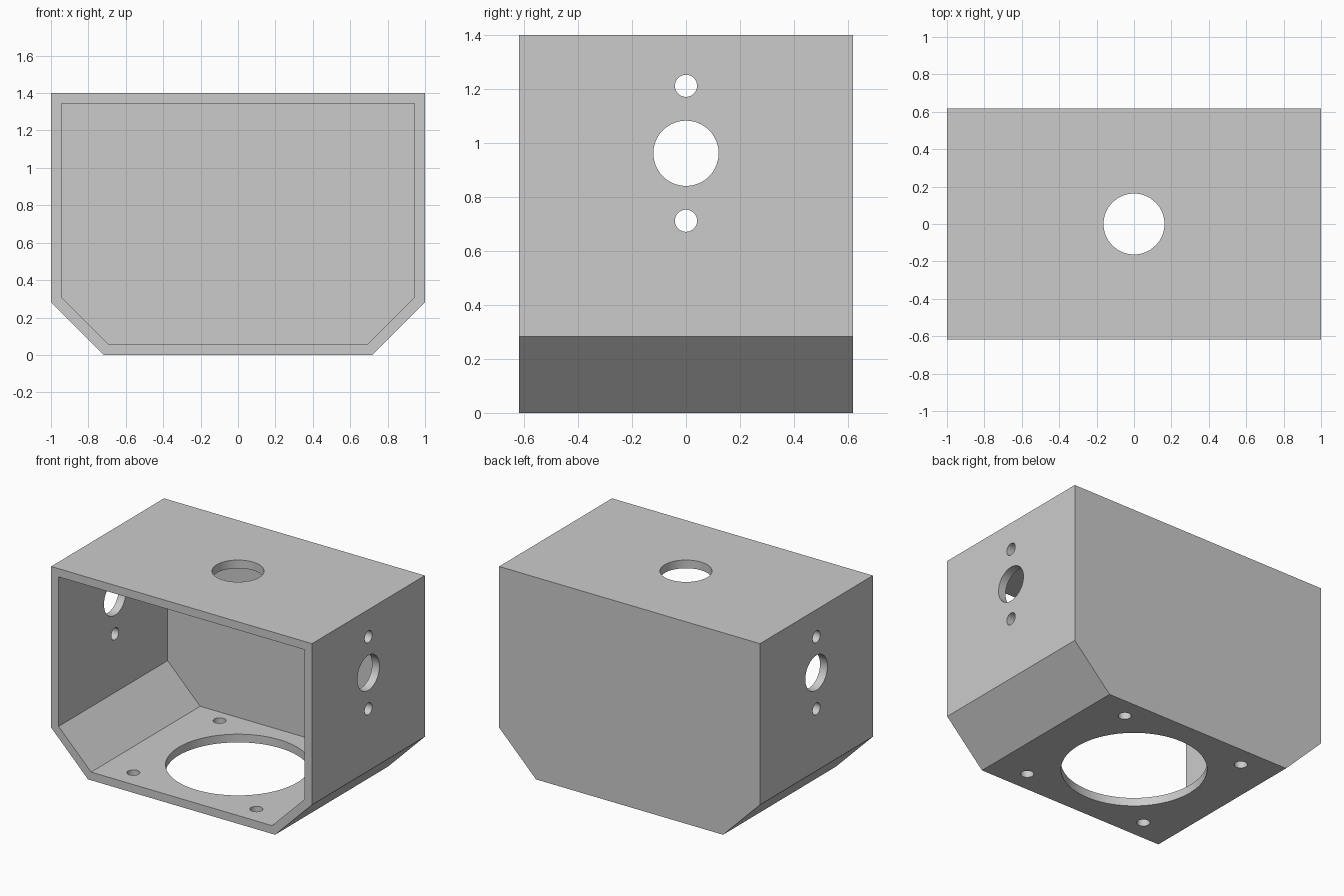
import bpy, bmesh, math
from mathutils import Matrix

if "Cube" in bpy.data.objects:
    bpy.data.objects.remove(bpy.data.objects["Cube"])

HX, HY, H = 1.0, 0.618, 1.4      # half width, half depth, height
CH = 0.283                       # size of the lower corner chamfers
T, BACK = 0.057, 0.042           # wall and back panel thickness

grey = bpy.data.materials.new("light grey")
grey.diffuse_color = (0.6, 0.6, 0.6, 1)
grey.use_nodes = True
grey.node_tree.nodes["Principled BSDF"].inputs["Base Color"].default_value = grey.diffuse_color


def finish(name, bm):
    bmesh.ops.recalc_face_normals(bm, faces=bm.faces)
    me = bpy.data.meshes.new(name)
    bm.to_mesh(me)
    bm.free()
    me.materials.append(grey)
    ob = bpy.data.objects.new(name, me)
    bpy.context.collection.objects.link(ob)
    return ob


def prism(name, inset, y0, y1):
    """Chamfered box outline, inset evenly, extruded along y."""
    x, lo, hi = HX - inset, inset, H - inset
    line = HX - CH - inset * math.sqrt(2)      # chamfer lies on x - z = line
    half = [(line + lo, lo), (x, x - line), (x, hi)]
    pts = half + [(-px, pz) for px, pz in reversed(half)]
    bm = bmesh.new()
    face = bm.faces.new([bm.verts.new((px, y0, pz)) for px, pz in pts])
    ext = bmesh.ops.extrude_face_region(bm, geom=[face])["geom"]
    verts = [v for v in ext if isinstance(v, bmesh.types.BMVert)]
    bmesh.ops.translate(bm, verts=verts, vec=(0, y1 - y0, 0))
    return finish(name, bm)


def drill(name, radius, depth, centre, axis="Z", sides=64):
    bm = bmesh.new()
    turn = Matrix.Rotation(math.pi / 2, 4, "Y") if axis == "X" else Matrix()
    bmesh.ops.create_cone(bm, cap_ends=True, segments=sides, radius1=radius,
                          radius2=radius, depth=depth,
                          matrix=Matrix.Translation(centre) @ turn)
    return finish(name, bm)


# Open-fronted housing shell
housing = prism("housing", 0, -HY, HY)
cutters = [prism("cavity_cutter", T, -HY - 0.2, HY - BACK)]

# Round opening in the roof and the large opening in the floor
cutters.append(drill("roof_hole_cutter", 0.163, 0.3, (0, 0, H)))
cutters.append(drill("floor_hole_cutter", 0.455, 0.3, (0, 0, 0), sides=96))

# Four floor screw holes
for sx in (-1, 1):
    for sy in (-1, 1):
        cutters.append(drill("floor_screw_cutter", 0.041, 0.3,
                             (sx * 0.472, sy * 0.472, 0), sides=32))

# Side openings, each with a screw hole above and below
for z, r in ((0.962, 0.121), (1.212, 0.041), (0.712, 0.041)):
    cutters.append(drill("side_hole_cutter", r, 2.6, (0, 0, z), "X", 48))

# Cut everything out of the shell
bpy.context.view_layer.objects.active = housing
housing.select_set(True)
for c in cutters:
    c.hide_render = True
    mod = housing.modifiers.new("cut", "BOOLEAN")
    mod.operation, mod.solver, mod.object = "DIFFERENCE", "EXACT", c
    bpy.ops.object.modifier_apply(modifier=mod.name)
    bpy.data.objects.remove(c)

# Smooth hole walls, sharp edges elsewhere
bpy.ops.object.shade_smooth_by_angle(angle=math.radians(30))
